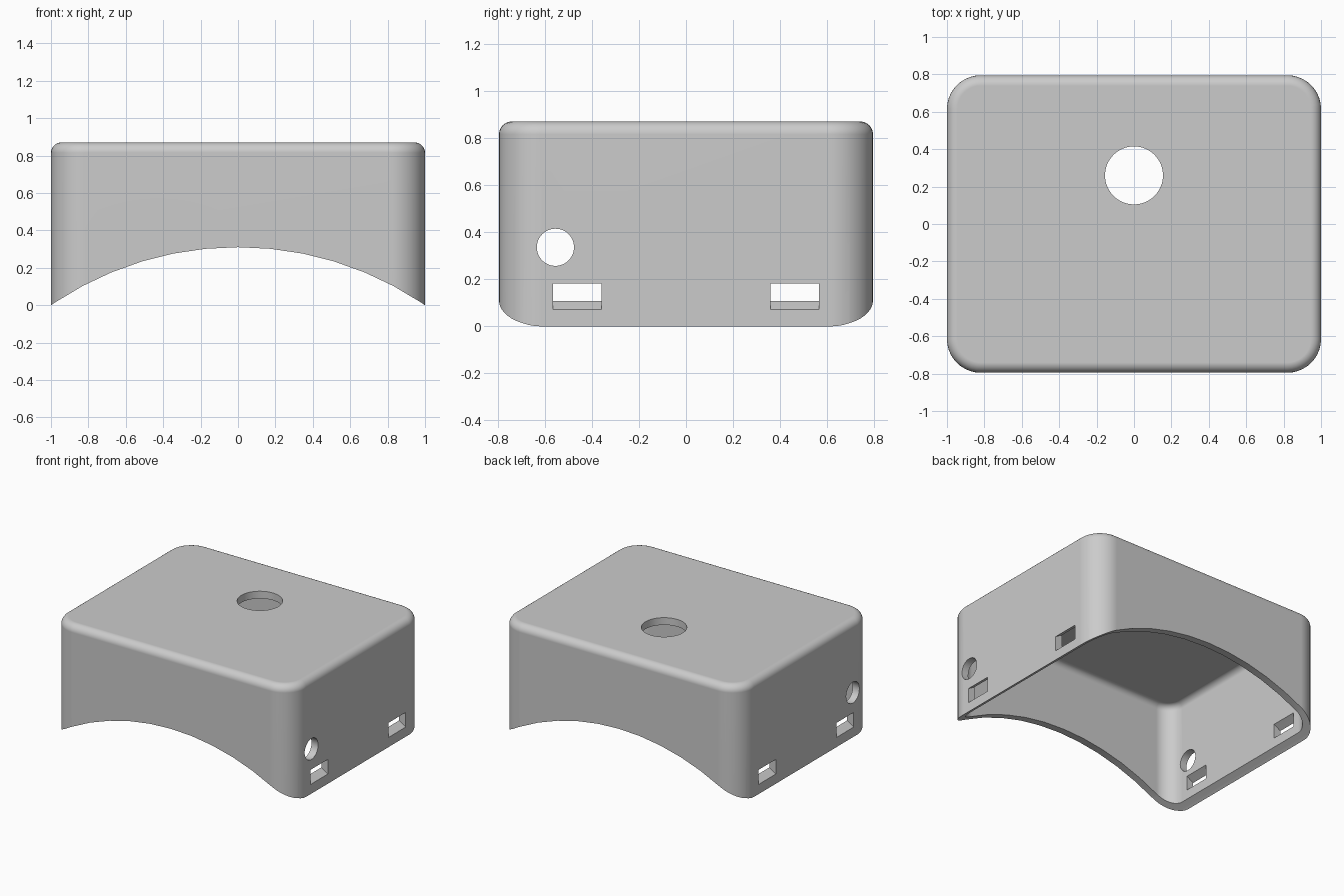
import bpy, bmesh
from math import sin, cos, pi, radians, sqrt
from mathutils import Matrix

if "Cube" in bpy.data.objects:
    bpy.data.objects.remove(bpy.data.objects["Cube"])

HX, HY, TOP = 1.0, 0.795, 0.87        # half width, half depth, height
CORNER, FILLET, WALL = 0.18, 0.055, 0.055
RISE = 0.31                           # height of the arched underside
ARC_R = (1 + RISE ** 2) / (2 * RISE)
ARC_Z = RISE - ARC_R

grey = bpy.data.materials.new("light grey plastic")
grey.use_nodes = True
grey.diffuse_color = (0.6, 0.6, 0.6, 1)
grey.node_tree.nodes["Principled BSDF"].inputs["Base Color"].default_value = (0.6, 0.6, 0.6, 1)


def make_object(name, bm):
    bmesh.ops.recalc_face_normals(bm, faces=bm.faces)
    mesh = bpy.data.meshes.new(name)
    bm.to_mesh(mesh)
    bm.free()
    mesh.materials.append(grey)
    obj = bpy.data.objects.new(name, mesh)
    bpy.context.collection.objects.link(obj)
    return obj


def rounded_ring(bm, hx, hy, r, z, steps=10):
    verts = []
    for q, (sx, sy) in enumerate([(1, 1), (-1, 1), (-1, -1), (1, -1)]):
        for i in range(steps + 1):
            a = (q + i / steps) * pi / 2
            verts.append(bm.verts.new((sx * (hx - r) + r * cos(a),
                                       sy * (hy - r) + r * sin(a), z)))
    return verts


def rounded_box(name, hx, hy, r, z0, z1, fillet, steps=6):
    """Box with round upright corners and a filleted top edge."""
    bm = bmesh.new()
    rings = [rounded_ring(bm, hx, hy, r, z0)]
    for i in range(steps + 1):
        a = i / steps * pi / 2
        d = fillet * (1 - cos(a))
        rings.append(rounded_ring(bm, hx - d, hy - d, r - d, z1 - fillet + fillet * sin(a)))
    for low, high in zip(rings, rings[1:]):
        for i in range(len(low)):
            j = (i + 1) % len(low)
            bm.faces.new((low[i], low[j], high[j], high[i]))
    bm.faces.new(rings[0])
    bm.faces.new(rings[-1])
    return make_object(name, bm)


def cylinder(name, radius, length, centre, axis, sides):
    bm = bmesh.new()
    turn = Matrix.Rotation(pi / 2, 4, axis) if axis != "Z" else Matrix()
    bmesh.ops.create_cone(bm, cap_ends=True, segments=sides, radius1=radius, radius2=radius,
                          depth=length, matrix=Matrix.Translation(centre) @ turn)
    return make_object(name, bm)


def curved_strap(name, r_in, r_out, y0, y1, steps=32):
    """Strap-shaped band following the arched underside."""
    bm = bmesh.new()
    angles = [radians(-40 + 80 * i / steps) for i in range(steps + 1)]
    rows = [[bm.verts.new((r * sin(a), y, ARC_Z + r * cos(a)))
             for r, y in ((r_in, y0), (r_out, y0), (r_out, y1), (r_in, y1))] for a in angles]
    for a, b in zip(rows, rows[1:]):
        for i in range(4):
            j = (i + 1) % 4
            bm.faces.new((a[i], a[j], b[j], b[i]))
    bm.faces.new(rows[0])
    bm.faces.new(rows[-1])
    return make_object(name, bm)


# Outer body
case = rounded_box("case_shell", HX, HY, CORNER, -0.1, TOP, FILLET)

# Cavity, arched underside, top opening, side holes and strap slots
slot_in = sqrt(1 + (0.072 - ARC_Z) ** 2)
slot_out = sqrt(1 + (0.182 - ARC_Z) ** 2)
cutters = [
    rounded_box("cavity_cutter", HX - WALL, HY - WALL, CORNER - WALL, -0.3, TOP - WALL, 0.045),
    cylinder("arch_cutter", ARC_R, 3, (0, 0, ARC_Z), "X", 64),
    cylinder("top_hole_cutter", 0.155, 0.4, (0, 0.26, TOP), "Z", 64),
    cylinder("side_hole_cutter", 0.079, 3, (0, -0.555, 0.335), "Y", 48),
    curved_strap("front_slot_cutter", slot_in, slot_out, -0.565, -0.36),
    curved_strap("back_slot_cutter", slot_in, slot_out, 0.36, 0.565),
]

bpy.ops.object.select_all(action="DESELECT")
bpy.context.view_layer.objects.active = case
case.select_set(True)
for cutter in cutters:
    cutter.hide_render = True
    mod = case.modifiers.new(cutter.name, "BOOLEAN")
    mod.operation = "DIFFERENCE"
    mod.solver = "EXACT"
    mod.object = cutter
    bpy.ops.object.modifier_apply(modifier=mod.name)
    bpy.data.objects.remove(cutter)

# Smooth rounded edges, flat large faces
bpy.ops.object.shade_smooth_by_angle(angle=radians(30))
weighted = case.modifiers.new("even_shading", "WEIGHTED_NORMAL")
weighted.keep_sharp = True
